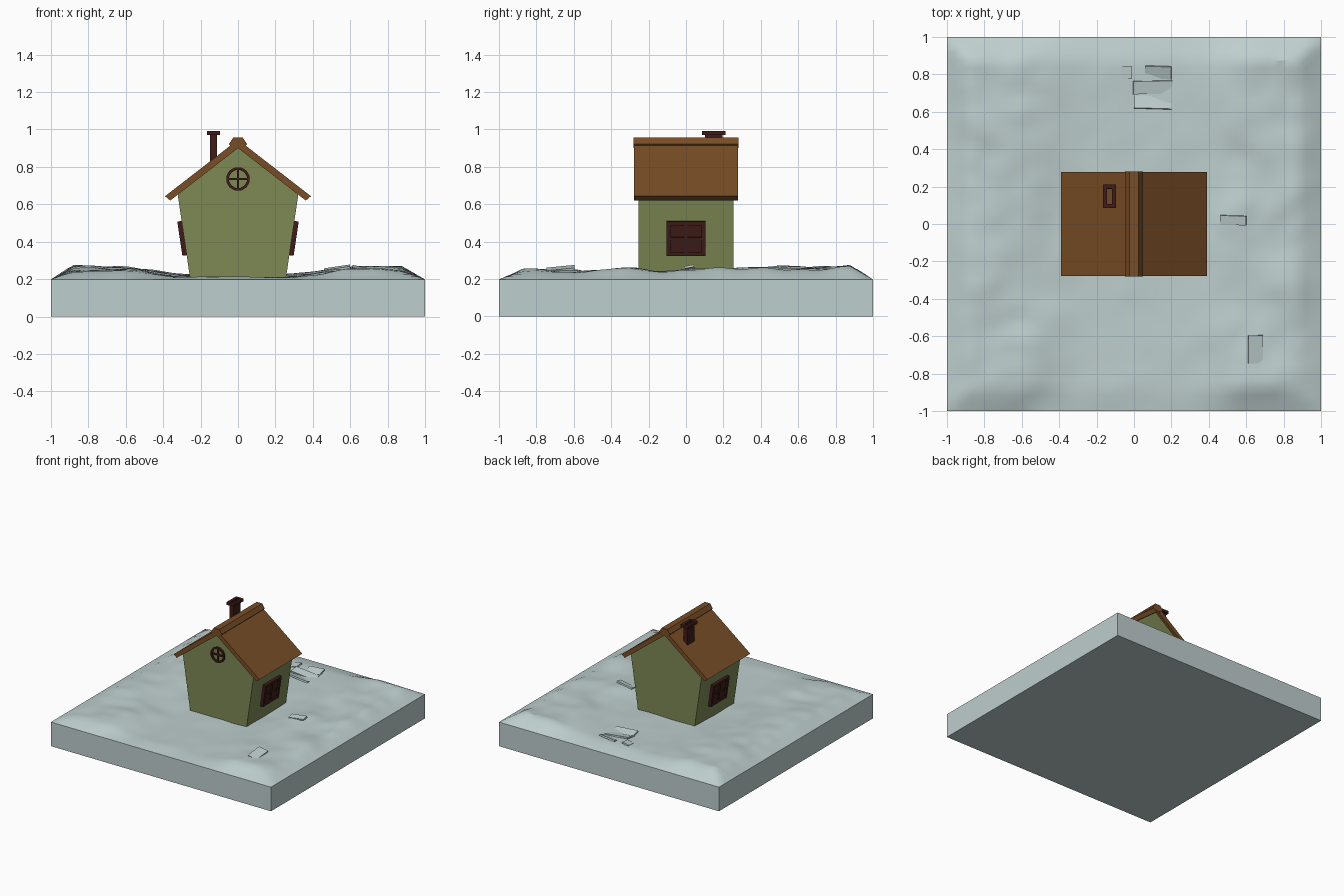
import bpy, bmesh, math
from mathutils import Vector, Matrix, noise

if "Cube" in bpy.data.objects:
    bpy.data.objects.remove(bpy.data.objects["Cube"])


def material(name, rgb):
    m = bpy.data.materials.new(name)
    m.diffuse_color = (*rgb, 1)
    m.use_nodes = True
    m.node_tree.nodes["Principled BSDF"].inputs["Base Color"].default_value = m.diffuse_color
    return m


SNOW = material("snow", (0.52, 0.62, 0.62))
WALL = material("olive_wall", (0.21, 0.25, 0.09))
ROOF = material("roof_brown", (0.19, 0.075, 0.02))
DARK = material("dark_wood", (0.05, 0.012, 0.009))


def finish(name, bm, mat, matrix=Matrix()):
    bmesh.ops.recalc_face_normals(bm, faces=bm.faces)
    me = bpy.data.meshes.new(name)
    bm.to_mesh(me)
    bm.free()
    me.materials.append(mat)
    ob = bpy.data.objects.new(name, me)
    ob.matrix_world = matrix
    bpy.context.collection.objects.link(ob)
    return ob


def add_box(bm, center, size, rot=Matrix()):
    bmesh.ops.create_cube(bm, size=1, matrix=Matrix.Translation(center) @ rot
                          @ Matrix.Diagonal((*size, 1)))


def prism(name, pts, y0, y1, mat):
    """Extrude an x-z profile along y."""
    bm = bmesh.new()
    face = bm.faces.new([bm.verts.new((x, y0, z)) for x, z in pts])
    ext = bmesh.ops.extrude_face_region(bm, geom=[face])["geom"]
    bmesh.ops.translate(bm, vec=(0, y1 - y0, 0),
                        verts=[v for v in ext if isinstance(v, bmesh.types.BMVert)])
    return finish(name, bm, mat)


def mirrored(half):
    """Close a right-hand profile with its mirror image."""
    return half + [(-x, z) for x, z in reversed(half) if x != 0]


# Snowy ground slab: low in the middle, gentle banks at the sides, level rim
def height(x, y):
    rim = min(1, (1 - max(abs(x), abs(y))) / 0.12)
    bank = min(1, max(0, (abs(x) - 0.25) / 0.4))
    bank = bank * bank * (3 - 2 * bank)
    back = max(0, y) * 0.02
    n = noise.noise(Vector((x * 3, y * 3, 4.2))) + 0.5 * noise.noise(Vector((x * 8, y * 8, 1.7)))
    return 0.198 + rim * max(0, 0.012 + 0.037 * bank + back + 0.017 * n * (0.4 + bank))


bm = bmesh.new()
bmesh.ops.create_grid(bm, x_segments=48, y_segments=48, size=1)
for v in bm.verts:
    v.co.z = height(v.co.x, v.co.y)
rim = [e for e in bm.edges if e.is_boundary]
ext = bmesh.ops.extrude_edge_only(bm, edges=rim)["geom"]
for v in ext:
    if isinstance(v, bmesh.types.BMVert):
        v.co.z = 0
bmesh.ops.contextual_create(bm, geom=[e for e in ext if isinstance(e, bmesh.types.BMEdge)])
ground = finish("snow_ground", bm, SNOW)
bpy.context.view_layer.objects.active = ground
ground.select_set(True)
bpy.ops.object.shade_smooth_by_angle(angle=math.radians(35))

# Broken snow crusts lying on the ground: x, y, width, depth, tilt x, tilt y
bm = bmesh.new()
for x, y, w, d, ax, ay in [(0.10, 0.73, 0.21, 0.07, 0.15, 0.1), (0.10, 0.65, 0.2, 0.07, -0.3, 0.1),
                           (0.13, 0.81, 0.14, 0.07, 0.35, -0.1), (0.53, 0.02, 0.14, 0.05, 0.2, -0.15),
                           (0.65, -0.67, 0.08, 0.15, 0.1, 0.2), (-0.04, 0.81, 0.06, 0.07, 0.1, -0.2)]:
    add_box(bm, (x, y, height(x, y) + 0.003), (w, d, 0.012),
            Matrix.Rotation(ax, 4, 'X') @ Matrix.Rotation(ay, 4, 'Y'))
finish("snow_crusts", bm, SNOW)

# House body: walls lean outward up to the gable
prism("house_walls", mirrored([(0.248, 0.15), (0.322, 0.65), (0, 0.91)]), -0.255, 0.255, WALL)

# Roof and ridge cap
prism("roof", mirrored([(0, 0.90), (0.362, 0.62), (0.39, 0.643), (0, 0.945)]), -0.278, 0.278, ROOF)
prism("ridge_cap", mirrored([(0.03, 0.90), (0.048, 0.922), (0.025, 0.957)]), -0.28, 0.28, ROOF)

# Hollow chimney with a wider rim


def tube(bm, c, outer, inner, z0, z1):
    rings = []
    for (hx, hy), z in ((outer, z0), (outer, z1), (inner, z1), (inner, z0)):
        rings.append([bm.verts.new((c[0] + sx * hx, c[1] + sy * hy, z))
                      for sx, sy in ((-1, -1), (1, -1), (1, 1), (-1, 1))])
    for i in range(4):
        a, b = rings[i], rings[(i + 1) % 4]
        for k in range(4):
            bm.faces.new((a[k], a[(k + 1) % 4], b[(k + 1) % 4], b[k]))


bm = bmesh.new()
tube(bm, (-0.131, 0.148), (0.019, 0.046), (0.013, 0.04), 0.80, 0.975)
tube(bm, (-0.131, 0.148), (0.034, 0.062), (0.013, 0.042), 0.97, 0.992)
finish("chimney", bm, DARK)

# Four-pane side windows, tilted with the walls
for side, label in ((1, "right"), (-1, "left")):
    bm = bmesh.new()
    for s in (-1, 1):
        add_box(bm, (0, s * 0.094, 0), (0.026, 0.022, 0.185))
        add_box(bm, (0, 0, s * 0.0825), (0.026, 0.21, 0.02))
    add_box(bm, (0, 0, 0), (0.018, 0.014, 0.16))
    add_box(bm, (0, 0, 0), (0.018, 0.18, 0.014))
    add_box(bm, (-side * 0.002, 0, 0), (0.008, 0.18, 0.16))
    finish("window_" + label, bm, DARK, Matrix.Translation((side * 0.298, 0, 0.418))
           @ Matrix.Rotation(side * 0.147, 4, 'Y'))

# Round gable window: ring and cross bars
bm = bmesh.new()
N = 12
rings = [[bm.verts.new((r * math.cos(math.tau * (i + 0.5) / N), y, r * math.sin(math.tau * (i + 0.5) / N)))
          for i in range(N)] for r, y in ((0.064, -0.012), (0.064, 0.012), (0.049, 0.012), (0.049, -0.012))]
for a, b in zip(rings, rings[1:] + rings[:1]):
    for k in range(N):
        bm.faces.new((a[k], a[(k + 1) % N], b[(k + 1) % N], b[k]))
add_box(bm, (0, 0, 0), (0.013, 0.016, 0.104))
add_box(bm, (0, 0, 0), (0.104, 0.016, 0.013))
finish("round_window", bm, DARK, Matrix.Translation((0, -0.257, 0.735)))
